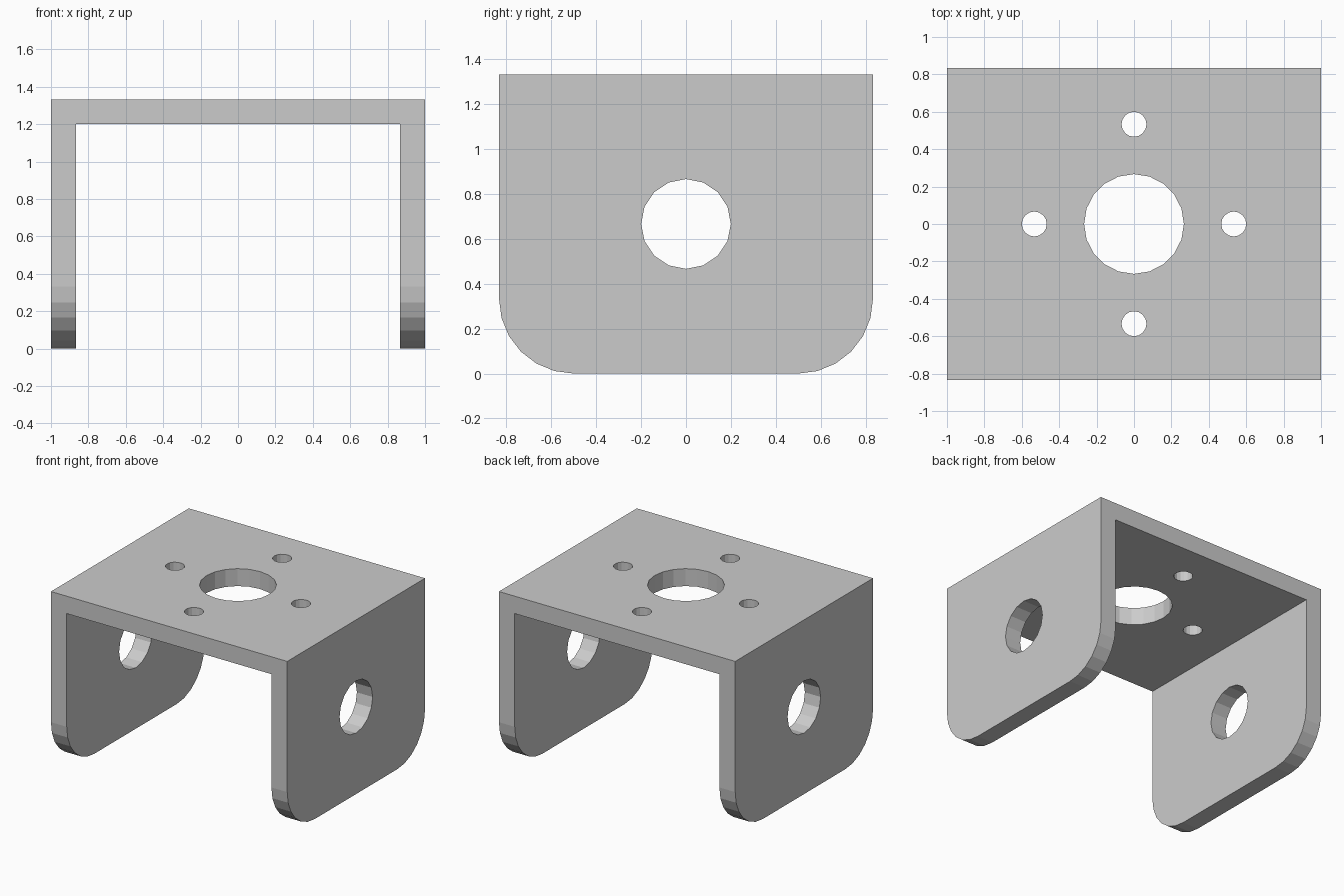
import bpy, bmesh
from math import pi, sin, cos
from mathutils import Matrix

if "Cube" in bpy.data.objects:
    bpy.data.objects.remove(bpy.data.objects["Cube"])

W, D, H, T = 1.0, 0.8333, 1.3333, 0.1333   # half width, half depth, height, sheet thickness
CORNER = 0.3333

# Bent sheet: U profile extruded along y
profile = [(-W, 0), (-W, H), (W, H), (W, 0),
           (W - T, 0), (W - T, H - T), (T - W, H - T), (T - W, 0)]
bm = bmesh.new()
face = bm.faces.new([bm.verts.new((x, -D, z)) for x, z in profile])
ext = bmesh.ops.extrude_face_region(bm, geom=[face])
bmesh.ops.translate(bm, vec=(0, 2 * D, 0),
                    verts=[g for g in ext["geom"] if isinstance(g, bmesh.types.BMVert)])

# Rounded lower corners of both side flanges
bottom = [e for e in bm.edges
          if all(abs(v.co.z) < 1e-4 for v in e.verts)
          and abs(e.verts[0].co.y - e.verts[1].co.y) < 1e-4]
bmesh.ops.bevel(bm, geom=bottom, offset=CORNER, offset_type='OFFSET',
                segments=6, profile=0.5, affect='EDGES')
bmesh.ops.recalc_face_normals(bm, faces=bm.faces)
mesh = bpy.data.meshes.new("bracket")
bm.to_mesh(mesh)
bm.free()
bracket = bpy.data.objects.new("bracket", mesh)
bpy.context.collection.objects.link(bracket)
bpy.context.view_layer.objects.active = bracket


def drill(name, location, radius, sides, depth, rotation=(0, 0, 0)):
    """Cut a round hole through the bracket."""
    bpy.ops.mesh.primitive_cylinder_add(vertices=sides, radius=radius, depth=depth,
                                        location=location, rotation=rotation)
    cutter = bpy.context.object
    cutter.name = name
    cutter.hide_render = True
    mod = bracket.modifiers.new(name, 'BOOLEAN')
    mod.operation, mod.solver, mod.object = 'DIFFERENCE', 'EXACT', cutter
    bpy.context.view_layer.objects.active = bracket
    bpy.ops.object.modifier_apply(modifier=mod.name)
    bpy.data.objects.remove(cutter)


# Large centre hole and four screw holes in the top plate
drill("centre_hole", (0, 0, H), 0.2667, 20, 0.5)
for i in range(4):
    a = i * pi / 2
    drill("screw_hole", (0.5333 * cos(a), 0.5333 * sin(a), H), 0.0667, 16, 0.5)

# Pivot hole straight through both flanges
drill("pivot_hole", (0, 0, 0.6667), 0.2, 16, 3, (0, pi / 2, 0))
